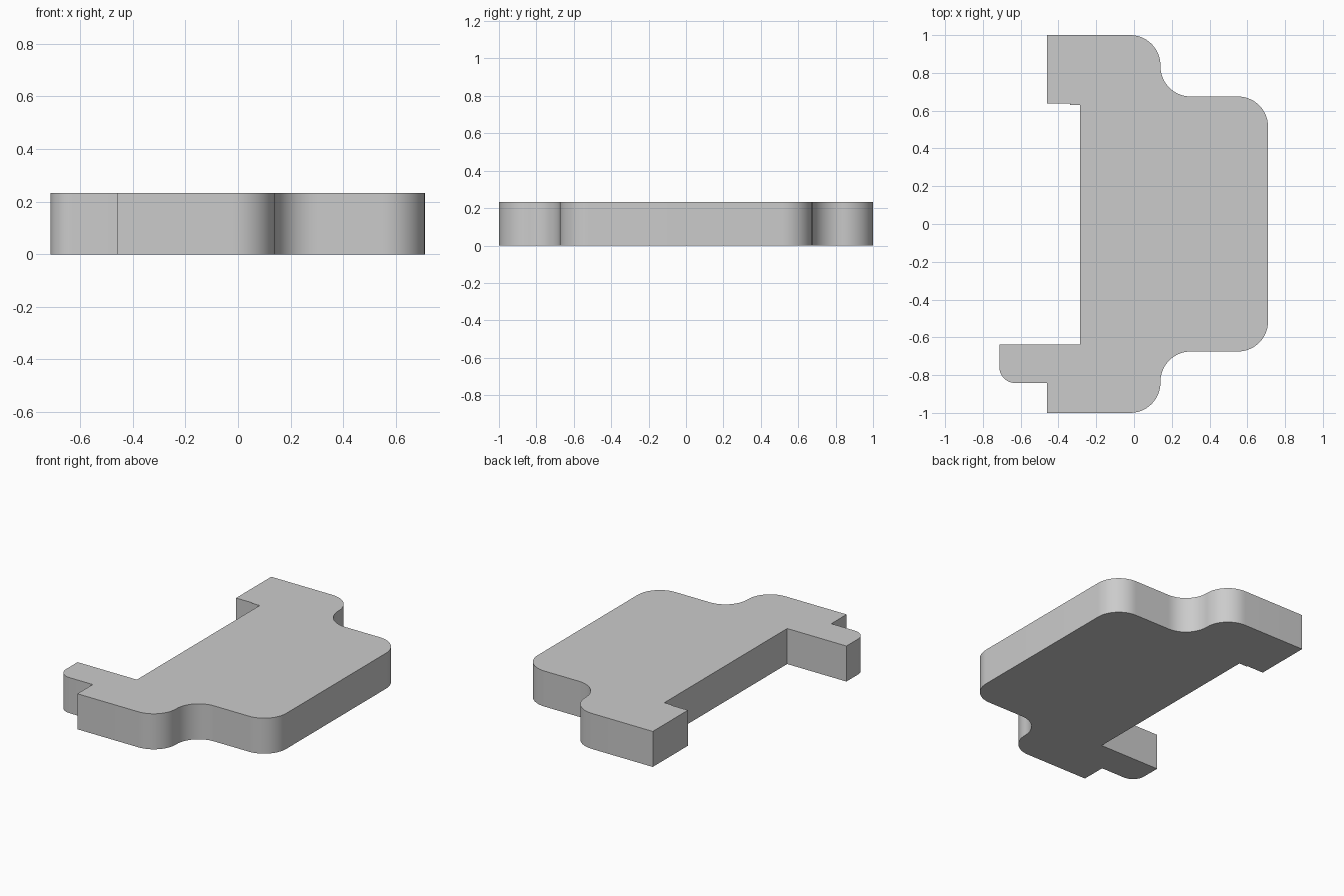
import bpy, bmesh
from math import cos, sin, pi
from mathutils import Vector

cube = bpy.data.objects.get("Cube")
if cube:
    bpy.data.objects.remove(cube, do_unlink=True)

HEIGHT = 0.232
R = 0.16          # radius of the large shoulders
STEPS = 14

grey = bpy.data.materials.new("plain grey")
grey.use_nodes = True
colour = (0.6, 0.6, 0.6, 1)
grey.diffuse_color = colour
grey.node_tree.nodes["Principled BSDF"].inputs["Base Color"].default_value = colour


def rounded(corners):
    """Turn right-angled (x, y, radius) corners into an outline with quarter-circle fillets."""
    outline = []
    for i, (x, y, r) in enumerate(corners):
        p = Vector((x, y))
        if r == 0:
            outline.append(p)
            continue
        before = (Vector(corners[i - 1][:2]) - p).normalized()
        after = (Vector(corners[(i + 1) % len(corners)][:2]) - p).normalized()
        centre = p + (before + after) * r
        for k in range(STEPS + 1):
            t = k / STEPS * pi / 2
            outline.append(centre - (after * cos(t) + before * sin(t)) * r)
    return outline


# Outline, anticlockwise: shouldered body, back foot, long recess, front tab
corners = [
    (-0.46, -1, 0), (0.14, -1, R), (0.14, -0.675, R), (0.71, -0.675, R),
    (0.71, 0.675, R), (0.14, 0.675, R), (0.14, 1, R), (-0.46, 1, 0),
    (-0.46, 0.637, 0), (-0.34, 0.637, 0), (-0.34, 0.631, 0), (-0.285, 0.631, 0),
    (-0.285, -0.637, 0), (-0.713, -0.637, 0), (-0.713, -0.842, 0.085),
    (-0.46, -0.842, 0),
]

# Solid plate
bm = bmesh.new()
base = bm.faces.new([bm.verts.new((p.x, p.y, 0)) for p in rounded(corners)])
top = bmesh.ops.extrude_face_region(bm, geom=[base], use_keep_orig=True)
bmesh.ops.translate(bm, vec=(0, 0, HEIGHT),
                    verts=[v for v in top["geom"] if isinstance(v, bmesh.types.BMVert)])
bmesh.ops.recalc_face_normals(bm, faces=bm.faces)
mesh = bpy.data.meshes.new("bracket_plate")
bm.to_mesh(mesh)
bm.free()
mesh.materials.append(grey)
plate = bpy.data.objects.new("bracket_plate", mesh)
bpy.context.collection.objects.link(plate)

# Smooth fillets, crisp rims
bpy.ops.object.select_all(action="DESELECT")
plate.select_set(True)
bpy.context.view_layer.objects.active = plate
bpy.ops.object.shade_smooth_by_angle(angle=pi / 6)
